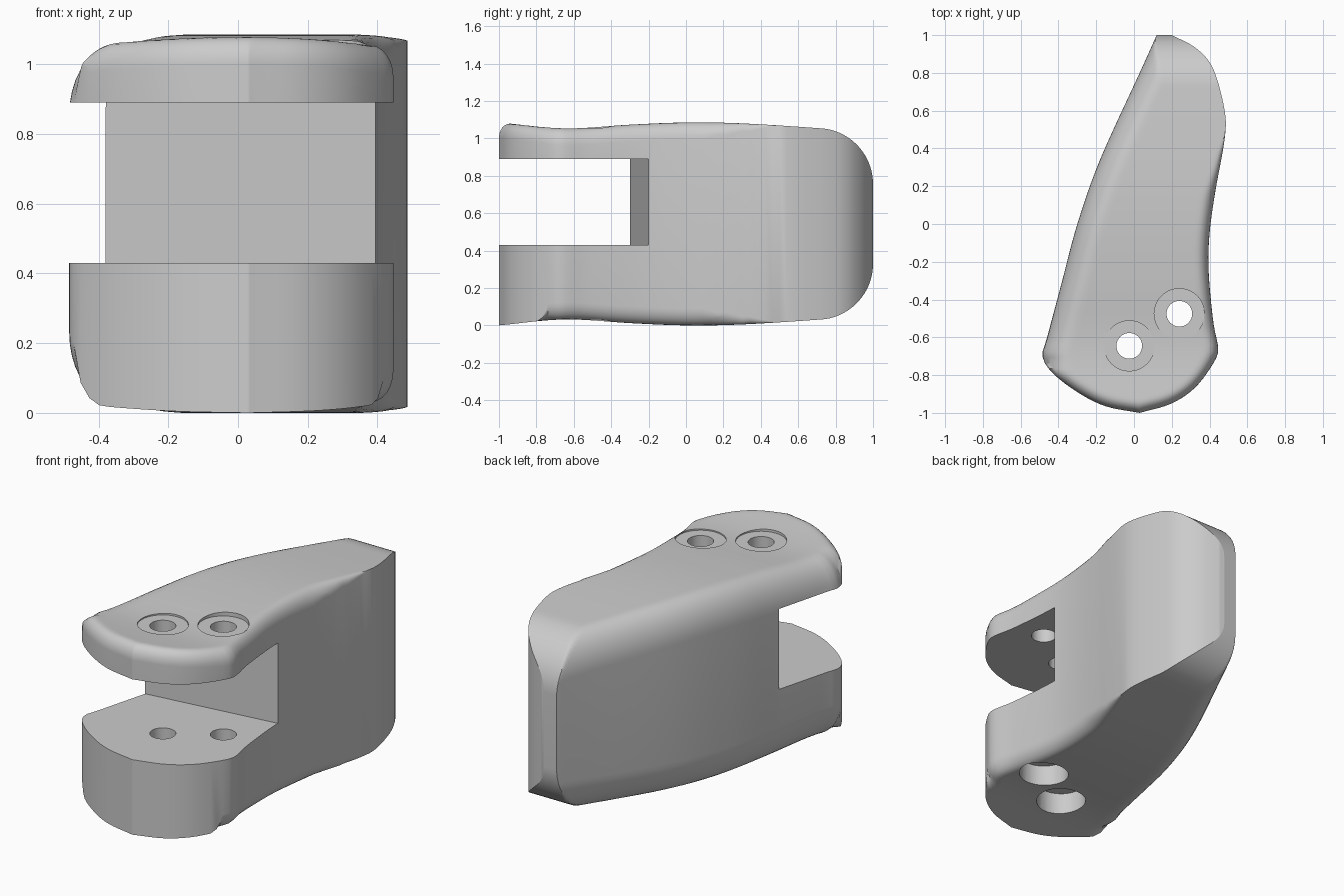
import bpy, bmesh, math
from mathutils import Vector

if "Cube" in bpy.data.objects:
    bpy.data.objects.remove(bpy.data.objects["Cube"], do_unlink=True)

# Plan outline, front to back along each side, and the gentle crown of the top
LEFT = [(.03, -1), (-.15, -.965), (-.3, -.89), (-.43, -.79), (-.485, -.7), (-.46, -.6),
        (-.38, -.3), (-.3, 0), (-.18, .34), (.03, .8), (.12, 1)]
RIGHT = [(.03, -1), (.2, -.95), (.33, -.86), (.43, -.72), (.445, -.65), (.42, -.52),
         (.395, -.25), (.4, -.05), (.43, .17), (.48, .45), (.48, .6), (.42, .82),
         (.33, .93), (.2, 1)]
CROWN = [(1.085, -1), (1.053, -.65), (1.073, -.3), (1.085, 0), (1.08, .3), (1.055, .7), (1.03, 1)]
HEIGHT = 1.085
ROWS, COLS = 72, 34


def smooth_path(points, steps=5):
    p = [Vector(q) for q in points]
    p = [2 * p[0] - p[1]] + p + [2 * p[-1] - p[-2]]
    path = []
    for a, b, c, d in zip(p, p[1:], p[2:], p[3:]):
        for k in range(steps):
            t = k / steps
            path.append(b + (c - a) * t / 2 + (2 * a - 5 * b + 4 * c - d) * t * t / 2
                        + (3 * b - a - 3 * c + d) * t ** 3 / 2)
    return path + [p[-2]]


def at_y(path, y):
    for a, b in zip(path, path[1:]):
        if y <= b.y:
            t = (y - a.y) / max(b.y - a.y, 1e-6)
            return a.x + (b.x - a.x) * min(max(t, 0), 1)
    return path[-1].x


def fillet_size(y, side, top):
    """Width and height of the rounded edge along the outline."""
    if y < -.74:
        return (.06, .085) if top else (0, 0)
    if side == "left":
        return .13, .2
    fade = min(max((.5 - y) / .4, 0), 1)
    return .065 * fade, .09 * fade


left, right, crown = smooth_path(LEFT), smooth_path(RIGHT), smooth_path(CROWN)


def edge_list(top):
    edges = []
    for side, path in (("left", left), ("right", right)):
        for a, b in zip(path, path[1:]):
            w, h = fillet_size((a.y + b.y) / 2, side, top)
            if w > .002:
                edges.append((a, b - a, w, h))
    return edges


def surface(x, y, edges):
    """Height of the upper skin: crown, rounded edges and rounded tip."""
    p, drop = Vector((x, y)), 0
    for a, d, w, h in edges:
        t = min(max((p - a).dot(d) / d.length_squared, 0), 1)
        gap = (p - a - d * t).length
        if gap < w:
            drop = max(drop, h * (1 - math.sqrt(1 - (1 - gap / w) ** 2)))
    s = min(max((y - .7) / .3, 0), 1)
    tip = 1.055 - .3 * (1 - math.sqrt(1 - s * s)) if s > 0 else 2
    return min(at_y(crown, y) - drop, tip)


def new_object(name, bm):
    bmesh.ops.recalc_face_normals(bm, faces=bm.faces)
    mesh = bpy.data.meshes.new(name)
    bm.to_mesh(mesh)
    bm.free()
    ob = bpy.data.objects.new(name, mesh)
    bpy.context.collection.objects.link(ob)
    return ob


def spread(i, n):
    return (1 - math.cos(math.pi * i / n)) / 2


# Solid lever body: upper and lower skins joined by a vertical wall
bm = bmesh.new()
skins = []
for top in (True, False):
    edges, grid = edge_list(top), []
    for j in range(ROWS + 1):
        y = -1 + 2 * spread(j, ROWS)
        x0, x1 = at_y(left, y), at_y(right, y)
        row = []
        for i in range(COLS + 1):
            x = x0 + (x1 - x0) * spread(i, COLS)
            z = surface(x, y, edges)
            row.append(bm.verts.new((x, y, z if top else HEIGHT - z)))
        grid.append(row)
    for r, s in zip(grid, grid[1:]):
        for i in range(COLS):
            bm.faces.new((r[i], r[i + 1], s[i + 1], s[i]))
    skins.append(grid)
rims = []
for g in skins:
    rims.append(g[0] + [r[-1] for r in g[1:]] + g[-1][-2::-1] + [r[0] for r in g[-2:0:-1]])
n = len(rims[0])
for i in range(n):
    k = (i + 1) % n
    bm.faces.new((rims[0][i], rims[0][k], rims[1][k], rims[1][i]))
bmesh.ops.remove_doubles(bm, verts=bm.verts, dist=1e-5)
body = new_object("lever_body", bm)

# Cutters: slanted slot, bolt holes and counterbores
cutters = []
bm = bmesh.new()
plan = [(-.8, -1.3), (.8, -1.3), (.8, -.15), (-.8, -.352)]
base = bm.faces.new([bm.verts.new((x, y, .43)) for x, y in plan])
lid = bmesh.ops.extrude_face_region(bm, geom=[base])
bmesh.ops.translate(bm, vec=(0, 0, .46), verts=[v for v in lid["geom"] if isinstance(v, bmesh.types.BMVert)])
cutters.append(new_object("slot_cutter", bm))


def hole(name, x, y, radius, z0, z1):
    bm = bmesh.new()
    bmesh.ops.create_cone(bm, cap_ends=True, segments=40, radius1=radius, radius2=radius, depth=z1 - z0)
    bmesh.ops.translate(bm, vec=(x, y, (z0 + z1) / 2), verts=bm.verts)
    cutters.append(new_object(name, bm))


for x, y in ((-.025, -.645), (.24, -.475)):
    hole("bolt_hole_cutter", x, y, .068, -.3, 1.4)
    hole("top_recess_cutter", x, y, .133, 1.047, 1.4)
    hole("bottom_recess_cutter", x, y, .133, -.3, .15)

bpy.context.view_layer.objects.active = body
for cutter in cutters:
    cutter.hide_render = True
    mod = body.modifiers.new(cutter.name, "BOOLEAN")
    mod.operation, mod.solver, mod.object = "DIFFERENCE", "EXACT", cutter
    bpy.ops.object.modifier_apply(modifier=mod.name)
for cutter in cutters:
    bpy.data.objects.remove(cutter, do_unlink=True)

# Plain grey finish
grey = bpy.data.materials.new("light_grey")
grey.use_nodes = True
colour = (.6, .6, .6, 1)
grey.diffuse_color = colour
grey.node_tree.nodes["Principled BSDF"].inputs["Base Color"].default_value = colour
body.data.materials.clear()
body.data.materials.append(grey)
bpy.ops.object.select_all(action="DESELECT")
body.select_set(True)
bpy.ops.object.shade_smooth_by_angle(angle=math.radians(30))
